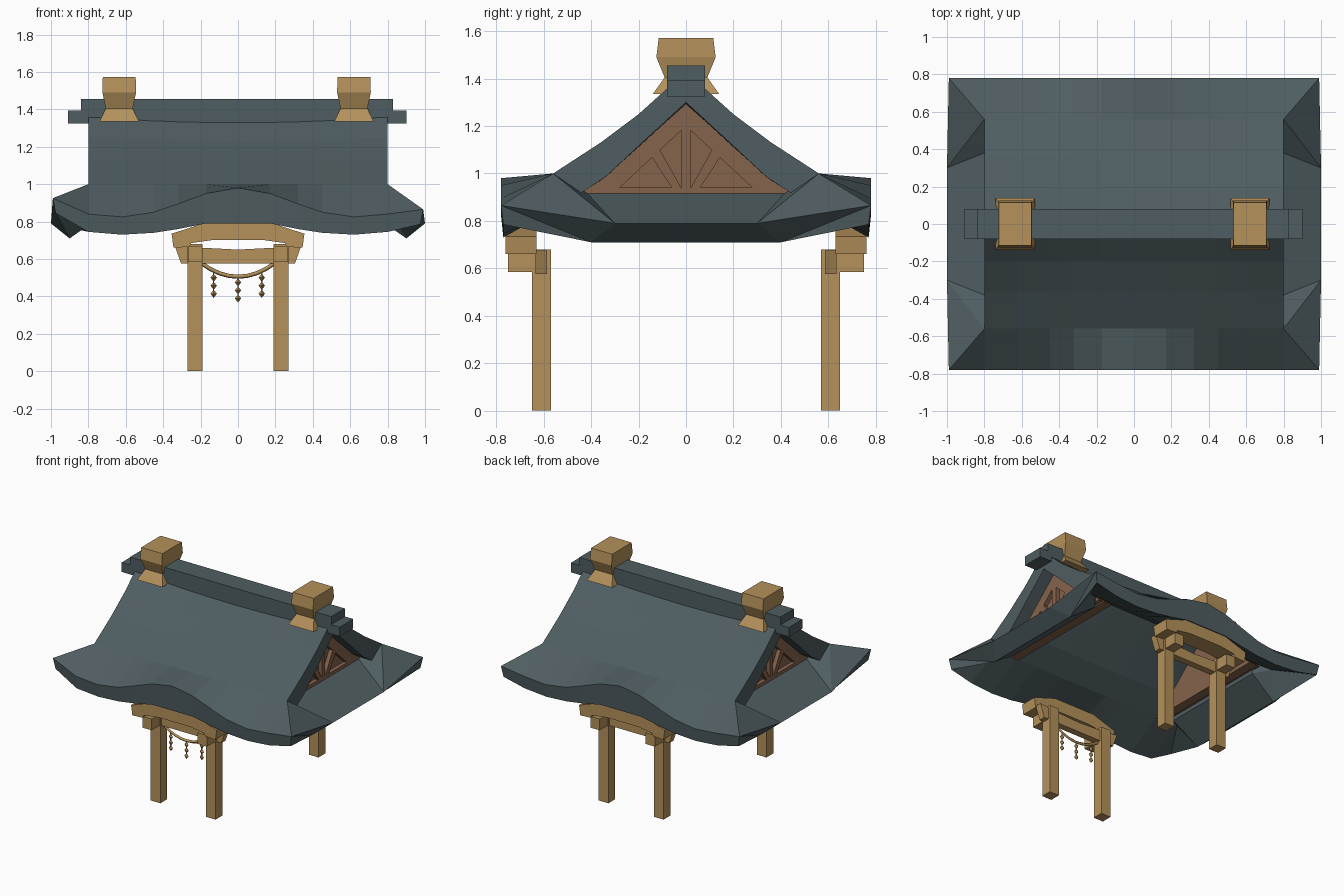
import bpy, bmesh
from mathutils import Vector

cube = bpy.data.objects.get("Cube")
if cube:
    bpy.data.objects.remove(cube, do_unlink=True)


def material(name, rgb):
    m = bpy.data.materials.new(name)
    m.use_nodes = True
    m.diffuse_color = (*rgb, 1)
    m.node_tree.nodes["Principled BSDF"].inputs["Base Color"].default_value = (*rgb, 1)
    return m


SLATE = material("slate roof", (0.078, 0.110, 0.120))
WOOD = material("golden wood", (0.46, 0.285, 0.105))
BROWN = material("brown gable wood", (0.235, 0.125, 0.072))


def build(name, faces, mat):
    """Mesh from faces given as lists of points; shared points are welded."""
    bm = bmesh.new()
    for f in faces:
        bm.faces.new([bm.verts.new(p) for p in f])
    bmesh.ops.remove_doubles(bm, verts=bm.verts, dist=0.0005)
    bmesh.ops.recalc_face_normals(bm, faces=bm.faces)
    mesh = bpy.data.meshes.new(name)
    bm.to_mesh(mesh)
    bm.free()
    mesh.materials.append(mat)
    obj = bpy.data.objects.new(name, mesh)
    bpy.context.collection.objects.link(obj)
    return obj


def loft(name, rings, mat):
    """Closed solid through rings with equal point counts."""
    n = len(rings[0])
    faces = [rings[0], rings[-1]]
    for a, b in zip(rings, rings[1:]):
        faces += [[a[i], a[(i + 1) % n], b[(i + 1) % n], b[i]] for i in range(n)]
    return build(name, faces, mat)


def prism(name, poly, axis, lo, hi, mat):
    """Polygon in the plane across the axis, extruded from lo to hi."""
    def place(p, d):
        return (d, p[0], p[1]) if axis == "x" else (p[0], d, p[1])
    return loft(name, [[place(p, d) for p in poly] for d in (lo, hi)], mat)


def box(name, x, y, z, mat):
    return prism(name, [(x[0], z[0]), (x[1], z[0]), (x[1], z[1]), (x[0], z[1])],
                 "y", y[0], y[1], mat)


def span(s, a, b):
    return tuple(sorted((s * a, s * b)))


# Roof: (distance along x, eave top height, eave bottom height)
EAVE = [(0, .98, .79), (.17, .95, .79), (.32, .895, .76), (.45, .85, .74),
        (.62, .825, .73), (.8, .84, .745)]
TOP = [(.56, 1.0), (.36, 1.13), (.2, 1.25), (0, 1.43)]
UNDER = [(.5, .88), (.34, .985), (.19, 1.125), (0, 1.30)]


def section(x, eave, z_out):
    """Half of the slope section at x: upper and lower point rows."""
    sag = .035 * (1 - (x / .8) ** 2)
    drop = [0, .2, .6, 1]
    top = [(x, .78, eave)] + [(x, y, z - sag * d) for (y, z), d in zip(TOP, drop)]
    low = [(x, .77, z_out)] + [(x, y, z - sag * d) for (y, z), d in zip(UNDER, drop)]
    return top, low


def flip(points, sx, sy):
    return [(p[0] * sx, p[1] * sy, p[2]) for p in points]


roof = []
for sx in (-1, 1):
    for sy in (-1, 1):
        part = []
        cols = [section(*e) for e in EAVE]
        for (t0, l0), (t1, l1) in zip(cols, cols[1:]):
            for r0, r1 in ((t0, t1), (l0, l1)):
                part += [[r0[i], r1[i], r1[i + 1], r0[i + 1]] for i in range(4)]
            part.append([t0[0], t1[0], l1[0], l0[0]])
        # verge at the gable end
        t, l = cols[-1]
        part += [[t[i], t[i + 1], l[i + 1], l[i]] for i in range(1, 4)]
        # upturned corner and half of the side skirt
        lift = .925 if sx < 0 and sy < 0 else .865
        corner, corner_low = (.99, .78, lift), (.975, .77, lift - .08)
        out, out_mid = (1.0, .3, .79), (1.0, 0, .79)
        low, low_mid = (.9, .4, .71), (.9, 0, .71)
        inn, inn_mid = (.7, .42, .92), (.7, 0, .92)
        bot, bot_mid = (.7, .42, .85), (.7, 0, .85)
        part += [[t[1], t[0], corner], [t[1], corner, out], [t[1], out, inn],
                 [inn, out, out_mid, inn_mid],
                 [t[0], corner, corner_low, l[0]],
                 [corner, out, low], [corner, low, corner_low],
                 [out, out_mid, low_mid, low],
                 [l[1], l[0], corner_low], [l[1], corner_low, low],
                 [l[1], low, bot], [bot, low, low_mid, bot_mid],
                 [inn, inn_mid, bot_mid, bot], [t[1], inn, bot, l[1]]]
        roof += [flip(f, sx, sy) for f in part]
build("roof", roof, SLATE)

# Ridge beams
box("ridge_beam", (-.84, .83), (-.08, .08), (1.345, 1.455), SLATE)
box("ridge_lower_beam", (-.91, .90), (-.08, .08), (1.325, 1.395), SLATE)

# Flared ridge ornaments
for side, cx in (("right", -.635), ("left", .62)):
    rings = []
    for z, hx, hy in ((1.335, .105, .14), (1.405, .072, .09),
                      (1.49, .09, .125), (1.572, .088, .115)):
        rings.append([(cx - hx, -hy, z), (cx, -hy, z), (cx + hx, -hy, z),
                      (cx + hx, hy, z), (cx, hy, z), (cx - hx, hy, z)])
    loft("ridge_ornament_" + side, rings, WOOD)

# Gable panels with raised framing
for side, s in (("right", -1), ("left", 1)):
    prism("gable_panel_" + side, [(-.5, .87), (.5, .87), (0, 1.30)], "x",
          *span(s, .61, .68), BROWN)
    lo, hi = span(s, .68, .71)
    prism("gable_sill_" + side, [(-.48, .88), (.48, .88), (.42, .94), (-.42, .94)],
          "x", lo, hi, BROWN)
    prism("gable_post_" + side, [(-.02, .94), (.02, .94), (.02, 1.21), (-.02, 1.21)],
          "x", lo, hi, BROWN)
    for k in (-1, 1):
        prism("gable_rafter_" + side, [(k * .28, .94), (k * .42, .94), (0, 1.30), (0, 1.2)],
              "x", lo, hi, BROWN)
        prism("gable_strut_" + side, [(k * .02, .94), (k * .06, .94),
              (k * .145, 1.07), (k * .11, 1.10)], "x", lo, hi, BROWN)

# Gates under the front and back eaves
LINTEL = [(-.355, .735), (-.345, .66), (-.26, .665), (-.25, .685), (-.13, .702),
          (.13, .702), (.25, .685), (.26, .665), (.345, .66), (.355, .735),
          (.17, .795), (-.17, .795)]
TIE = [(-.305, .577), (.305, .577), (.34, .675), (.19, .66), (0, .65),
       (-.19, .66), (-.34, .675)]
for end, s in (("front", -1), ("back", 1)):
    prism(end + "_lintel", LINTEL, "y", *span(s, .63, .76), WOOD)
    prism(end + "_tie_beam", TIE, "y", *span(s, .585, .635), WOOD)
    for k in (-1, 1):
        cx = k * .229
        box(end + "_post", (cx - .04, cx + .04), span(s, .57, .65), (0, .68), WOOD)
        box(end + "_bracket", (cx - .038, cx + .038), span(s, .64, .75), (.585, .67), WOOD)

# Hanging rope
curve = bpy.data.curves.new("rope", "CURVE")
curve.dimensions = "3D"
curve.bevel_depth = .011
curve.bevel_resolution = 0
curve.use_fill_caps = True
path = curve.splines.new("POLY")
path.points.add(8)
for i, p in enumerate(path.points):
    x = -.2 + .05 * i
    p.co = (x, -.61, .505 + .075 * (x / .2) ** 2, 1)
curve.materials.append(WOOD)
bpy.context.collection.objects.link(bpy.data.objects.new("rope", curve))

# Strings of faceted beads
for cx, top in ((-.13, .50), (0, .475), (.127, .50)):
    box("bead_string", (cx - .003, cx + .003), (-.613, -.607), (top - .09, top + .035), WOOD)
    for i in range(3):
        c = Vector((cx, -.61, top - .043 * i))
        ring = [c + Vector(v) * .017 for v in ((1, 0, 0), (0, 1, 0), (-1, 0, 0), (0, -1, 0))]
        tips = [c + Vector((0, 0, h)) for h in (-.022, .022)]
        build("bead", [[ring[j], ring[(j + 1) % 4], t] for j in range(4) for t in tips], WOOD)
